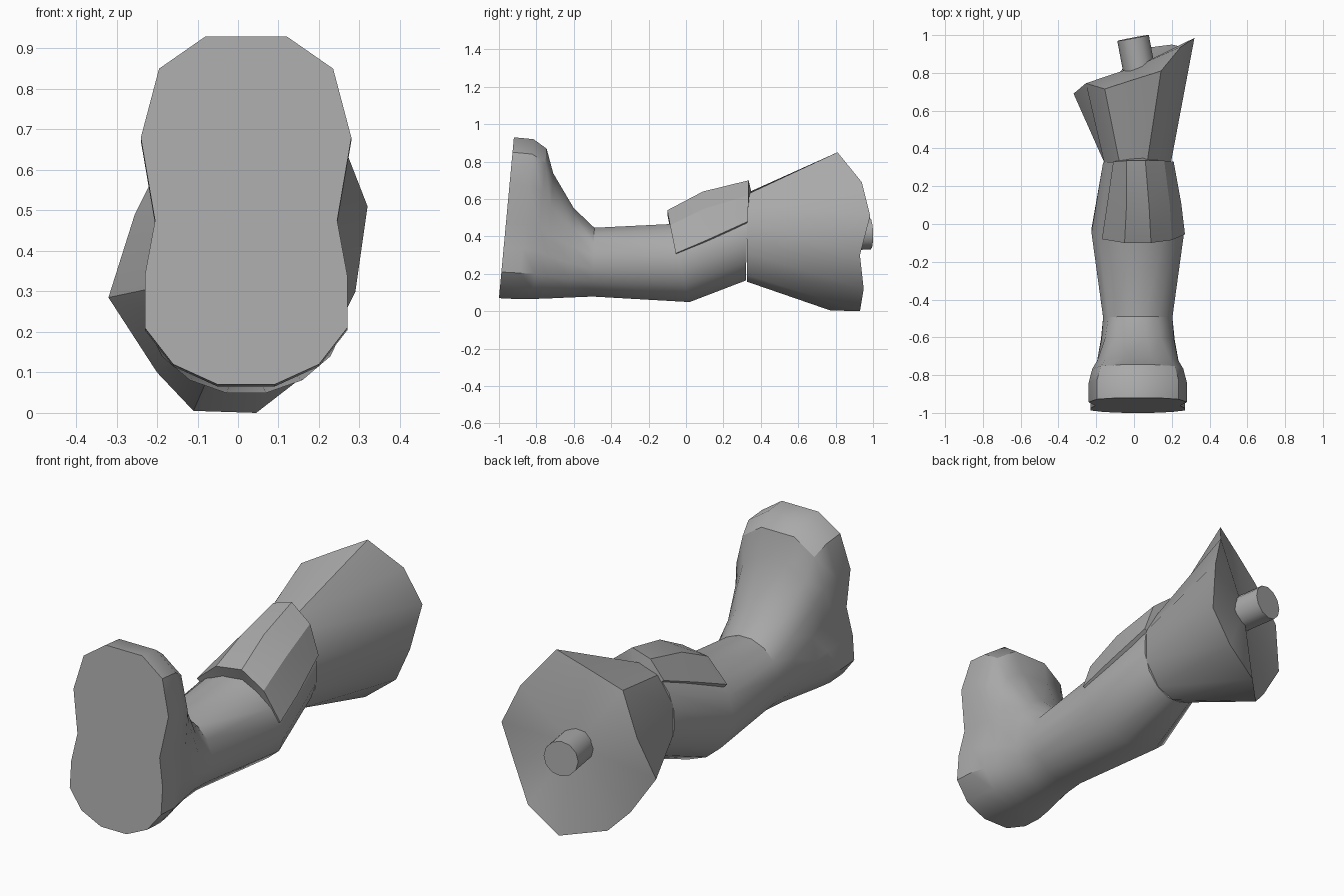
import bpy
import bmesh
import math
from mathutils import Vector

cube = bpy.data.objects.get("Cube")
if cube:
    bpy.data.objects.remove(cube, do_unlink=True)

grey = bpy.data.materials.new("plain grey")
grey.use_nodes = True
colour = (0.4, 0.4, 0.4, 1)
grey.diffuse_color = colour
grey.node_tree.nodes["Principled BSDF"].inputs["Base Color"].default_value = colour

MID_X = 0.02  # the limb sits slightly off centre


def finish(bm, name, angle=35):
    """Turn a bmesh into a named, shaded object."""
    bmesh.ops.recalc_face_normals(bm, faces=bm.faces)
    mesh = bpy.data.meshes.new(name)
    bm.to_mesh(mesh)
    bm.free()
    mesh.materials.append(grey)
    obj = bpy.data.objects.new(name, mesh)
    bpy.context.collection.objects.link(obj)
    bpy.ops.object.select_all(action="DESELECT")
    bpy.context.view_layer.objects.active = obj
    obj.select_set(True)
    bpy.ops.object.shade_smooth_by_angle(angle=math.radians(angle))
    return obj


def loft(rows, closed=True):
    """Bridge rows of points with quads."""
    bm = bmesh.new()
    verts = [[bm.verts.new(p) for p in row] for row in rows]
    count = len(rows[0])
    for a, b in zip(verts, verts[1:]):
        for i in range(count if closed else count - 1):
            j = (i + 1) % count
            bm.faces.new((a[i], a[j], b[j], b[i]))
    return bm, verts


def fan_cap(bm, ring, centre):
    tip = bm.verts.new(centre)
    for a, b in zip(ring, ring[1:] + ring[:1]):
        bm.faces.new((a, b, tip))


# Sole outline, one half from toe to heel: width and height
half_sole = [(0.10, 0.93), (0.215, 0.85), (0.26, 0.68), (0.225, 0.475),
             (0.25, 0.34), (0.25, 0.21), (0.18, 0.12), (0.07, 0.07)]
sole = [(x / 0.26, (z - 0.07) / 0.86) for x, z in half_sole]
sole += [(-x, w) for x, w in reversed(sole)]
oval = []
for i in range(len(sole)):
    a = (i + 0.5) * math.tau / len(sole)
    oval.append((math.sin(a), (1 + math.cos(a)) / 2))


def section(y_low, z_low, y_top, z_top, half_width, roundness):
    """Tilted cross-section between the sole outline and an oval."""
    ring = []
    for s, o in zip(sole, oval):
        x, w = Vector(s).lerp(Vector(o), roundness)
        ring.append((MID_X + half_width * x,
                     y_low + (y_top - y_low) * w,
                     z_low + (z_top - z_low) * w))
    return ring


# Foot, shin and knee as one skin
leg_sections = [
    (-1.0, 0.07, -0.92, 0.93, 0.26, 0),
    (-0.9, 0.065, -0.815, 0.92, 0.26, 0),
    (-0.82, 0.065, -0.745, 0.87, 0.245, 0.1),
    (-0.75, 0.066, -0.71, 0.74, 0.225, 0.3),
    (-0.62, 0.07, -0.6, 0.555, 0.2, 0.8),
    (-0.5, 0.075, -0.49, 0.45, 0.187, 1),
    (0.02, 0.045, -0.09, 0.47, 0.25, 1),
    (0.32, 0.16, 0.33, 0.63, 0.187, 1),
]
bm, rings = loft([section(*s) for s in leg_sections])
bm.faces.new(rings[0])
bm.faces.new(rings[-1])
finish(bm, "foot_and_shin")

# Thigh flaring to a slanted, uneven rim
rim = [(0.143, 0.81, 0.85), (0.25, 0.94, 0.69), (0.32, 0.985, 0.51),
       (0.29, 0.93, 0.3), (0.2, 0.95, 0.12), (0.045, 0.93, 0),
       (-0.11, 0.77, 0.005), (-0.2, 0.72, 0.1), (-0.32, 0.69, 0.285),
       (-0.255, 0.745, 0.49), (-0.155, 0.715, 0.69), (0, 0.765, 0.775)]
narrow = []
for x, y, z in rim:
    a = math.atan2(x - MID_X, z - 0.4)
    narrow.append((MID_X + 0.187 * math.sin(a), 0.325, 0.395 + 0.237 * math.cos(a)))
bm, rings = loft([narrow, rim])
bm.faces.new(rings[0])
fan_cap(bm, rings[1], (0.025, 0.84, 0.42))
finish(bm, "thigh")

# Knee pad: a thick curved plate that leans to one side
pad_rows = [
    [(-0.17, -0.08, 0.42), (-0.05, -0.1, 0.52), (0.09, -0.1, 0.54),
     (0.2, -0.085, 0.46), (0.27, -0.055, 0.31)],
    [(-0.14, 0.12, 0.5), (-0.04, 0.09, 0.61), (0.08, 0.09, 0.64),
     (0.19, 0.1, 0.55), (0.25, 0.11, 0.38)],
    [(-0.11, 0.33, 0.58), (-0.04, 0.335, 0.67), (0.06, 0.335, 0.7),
     (0.16, 0.335, 0.62), (0.21, 0.33, 0.48)],
]
bm, rows = loft(pad_rows, closed=False)
bmesh.ops.recalc_face_normals(bm, faces=bm.faces)
if sum(f.normal.z for f in bm.faces) < 0:
    bmesh.ops.reverse_faces(bm, faces=bm.faces)
bmesh.ops.solidify(bm, geom=bm.faces[:], thickness=0.07)
finish(bm, "knee_pad", 30)

# Hip peg
start, end = Vector((0.03, 0.8, 0.41)), Vector((-0.005, 0.985, 0.415))
axis = end - start
bm = bmesh.new()
bmesh.ops.create_cone(bm, cap_ends=True, segments=12, radius1=0.085,
                      radius2=0.085, depth=axis.length)
peg = finish(bm, "hip_peg")
peg.rotation_euler = axis.to_track_quat("Z", "Y").to_euler()
peg.location = (start + end) / 2
